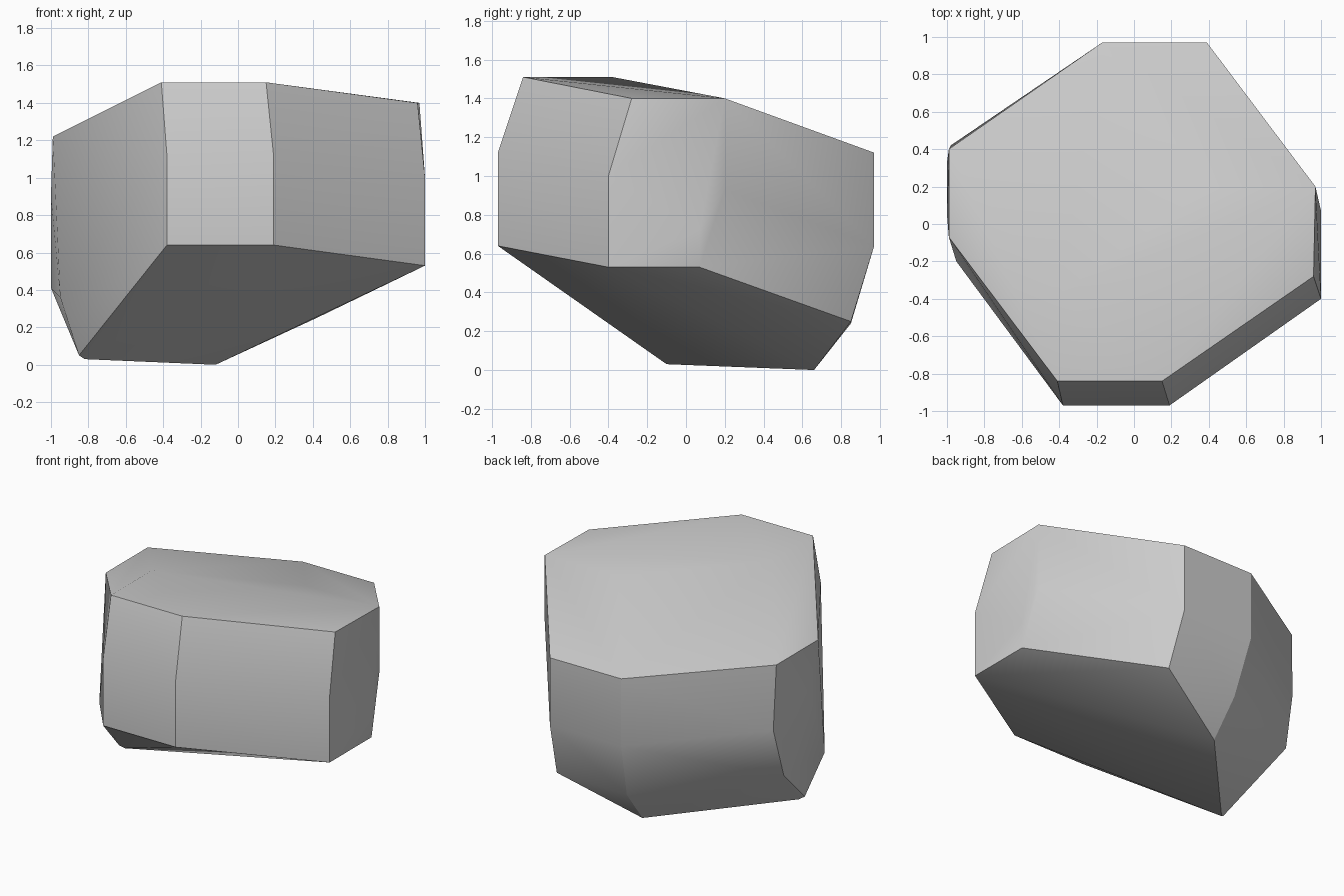
import bpy, bmesh, math

if "Cube" in bpy.data.objects:
    bpy.data.objects.remove(bpy.data.objects["Cube"])

# Corner points of the boulder, listed in rings from crown to base
crown = [(-.41, -.84, 1.51), (.15, -.84, 1.51), (-.41, -.38, 1.51),
         (.96, -.28, 1.40), (.97, .20, 1.40), (.40, .19, 1.40)]
shoulder = [(-.99, .40, 1.22), (-.99, -.07, 1.22),
            (-.17, .97, 1.12), (.39, .97, 1.12),
            (-.38, -.97, 1.12), (.19, -.97, 1.12),
            (1, -.40, 1.0), (.97, .20, .93)]
waist = [(-.98, .42, .76), (-1, .05, .90), (1, .07, .72),
         (-.17, .97, .64), (.39, .97, .64),
         (-.38, -.97, .64), (.19, -.97, .64),
         (1, -.40, .53), (1, .07, .53)]
base = [(-1, .33, .41), (-.95, -.20, .36),
        (-.13, .85, .24), (.42, .85, .25),
        (-.85, -.12, .05), (-.82, -.10, .03), (-.12, .66, 0)]

# Wrap the rings in a convex shell
bm = bmesh.new()
for co in crown + shoulder + waist + base:
    bm.verts.new(co)
res = bmesh.ops.convex_hull(bm, input=bm.verts[:])
loose = [v for v in bm.verts if not v.link_faces]
bmesh.ops.delete(bm, geom=loose, context='VERTS')
bmesh.ops.dissolve_limit(bm, angle_limit=math.radians(2),
                         verts=bm.verts[:], edges=bm.edges[:])
bmesh.ops.recalc_face_normals(bm, faces=bm.faces[:])

mesh = bpy.data.meshes.new("boulder")
bm.to_mesh(mesh)
bm.free()
boulder = bpy.data.objects.new("boulder", mesh)
bpy.context.collection.objects.link(boulder)

# Soft facets with crisp main edges
bpy.context.view_layer.objects.active = boulder
boulder.select_set(True)
bpy.ops.object.shade_smooth_by_angle(angle=math.radians(30))
